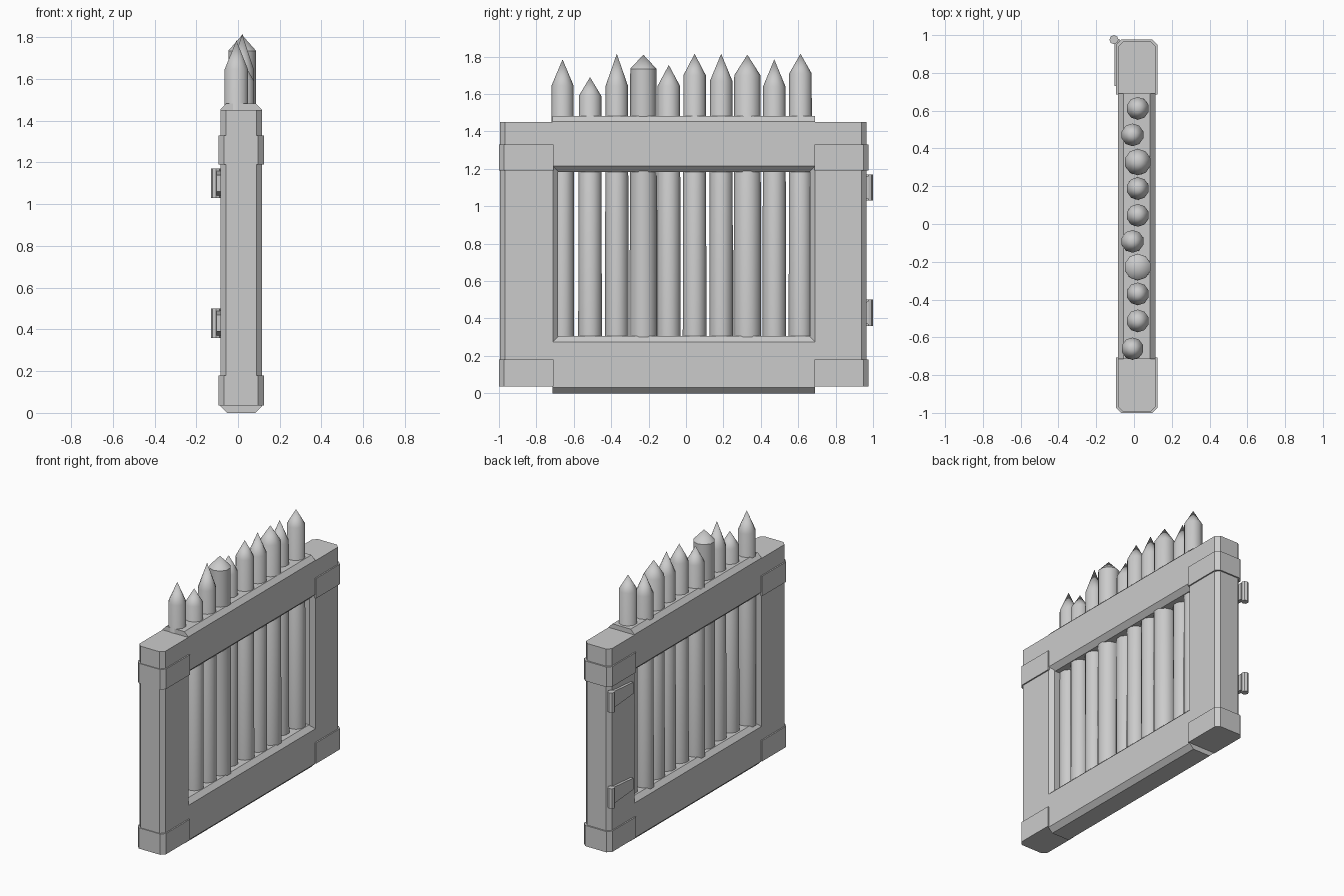
import bpy, bmesh, math

cube = bpy.data.objects.get("Cube")
if cube:
    bpy.data.objects.remove(cube, do_unlink=True)

grey = bpy.data.materials.new("plain grey")
grey.use_nodes = True
colour = (0.6, 0.6, 0.6, 1)
grey.diffuse_color = colour
grey.node_tree.nodes["Principled BSDF"].inputs["Base Color"].default_value = colour

BACK, FRONT = -0.085, 0.115   # thickness of the frame along x
CH = 0.027                    # chamfer size


def finish(name, bm):
    bmesh.ops.recalc_face_normals(bm, faces=bm.faces)
    mesh = bpy.data.meshes.new(name)
    bm.to_mesh(mesh)
    bm.free()
    mesh.materials.append(grey)
    ob = bpy.data.objects.new(name, mesh)
    bpy.context.collection.objects.link(ob)
    return ob


def prism(name, profile, lo, hi, place):
    """Extrude a 2D profile from lo to hi; place maps (u, v, t) to xyz."""
    bm = bmesh.new()
    ends = [[bm.verts.new(place(u, v, t)) for u, v in profile] for t in (lo, hi)]
    n = len(profile)
    for ring in ends:
        bm.faces.new(ring)
    for i in range(n):
        j = (i + 1) % n
        bm.faces.new((ends[0][i], ends[0][j], ends[1][j], ends[1][i]))
    return finish(name, bm)


def chamfered(u0, u1, v0, v1, low, high):
    """Rectangle whose corners are cut at the low-v and high-v ends."""
    pts = []
    for v, cut, s in ((v0, low, 1), (v1, high, -1)):
        side = [(u0, v + s * cut), (u0 + cut, v), (u1 - cut, v), (u1, v + s * cut)]
        if not cut:
            side = [(u0, v), (u1, v)]
        pts += side if s > 0 else side[::-1]
    return pts


def upright(u, v, t):
    return (u, v, t)


def lengthwise(u, v, t):
    return (u, t, v)


def across(u, v, t):
    return (t, u, v)


# Posts and the straps wrapped around their outer ends
for side, y0, y1, strap0, strap1, cuts in (
        ("right", -0.994, -0.685, -1.0, -0.708, (CH, 0)),
        ("left", 0.664, 0.966, 0.686, 0.976, (0, CH))):
    prism(side + "_post", chamfered(BACK, FRONT, y0, y1, CH, CH), 0.037, 1.45, upright)
    for level, z0, z1 in (("lower", 0.035, 0.18), ("upper", 1.19, 1.33)):
        prism(f"{side}_{level}_strap",
              chamfered(BACK - 0.009, FRONT + 0.009, strap0, strap1, *cuts),
              z0, z1, upright)

# Rails
for level, z0, z1 in (("bottom", 0.0, 0.305), ("top", 1.183, 1.483)):
    prism(level + "_rail", chamfered(BACK, FRONT, z0, z1, 0.032, 0.03),
          -0.714, 0.69, lengthwise)

# Pointed stakes: x, y, radius, shoulder height, tip height
STAKES = [
    (-0.008, -0.66, 0.059, 1.645, 1.785), (0.02, -0.513, 0.06, 1.59, 1.69),
    (0.02, -0.37, 0.06, 1.643, 1.815), (0.02, -0.228, 0.07, 1.735, 1.81),
    (-0.008, -0.092, 0.06, 1.643, 1.755), (0.02, 0.046, 0.06, 1.70, 1.815),
    (0.02, 0.188, 0.06, 1.67, 1.815), (0.02, 0.328, 0.07, 1.70, 1.81),
    (-0.008, 0.472, 0.06, 1.64, 1.785), (0.02, 0.612, 0.06, 1.71, 1.815)]
SIDES = 10
for number, (x, y, r, shoulder, tip) in enumerate(STAKES, 1):
    bm = bmesh.new()
    rings = []
    for z, radius in ((0.25, r * 1.06), (shoulder, r)):
        rings.append([bm.verts.new((x + radius * math.cos(a), y + radius * math.sin(a), z))
                      for a in (math.tau * k / SIDES + math.pi / 2 for k in range(SIDES))])
    point = bm.verts.new((x, y, tip))
    bm.faces.new(rings[0])
    for i in range(SIDES):
        j = (i + 1) % SIDES
        bm.faces.new((rings[0][i], rings[0][j], rings[1][j], rings[1][i]))
        bm.faces.new((rings[1][i], rings[1][j], point))
    stake = finish(f"stake_{number}", bm)
    bpy.ops.object.select_all(action='DESELECT')
    stake.select_set(True)
    bpy.context.view_layer.objects.active = stake
    bpy.ops.object.shade_smooth_by_angle(angle=math.radians(38))

# Hinges: a faceted barrel and a tapering leaf on the back of the left post
barrel = [(-0.106 + 0.024 * math.cos(math.tau * k / 8),
           0.976 + 0.024 * math.sin(math.tau * k / 8)) for k in range(8)]
for level, z in (("lower", 0.43), ("upper", 1.10)):
    prism(level + "_hinge_barrel", barrel, z - 0.07, z + 0.07, upright)
    leaf = [(0.976, z - 0.06), (0.976, z + 0.06), (0.73, z + 0.04), (0.73, z - 0.04)]
    prism(level + "_hinge_leaf", leaf, -0.104, BACK + 0.01, across)
